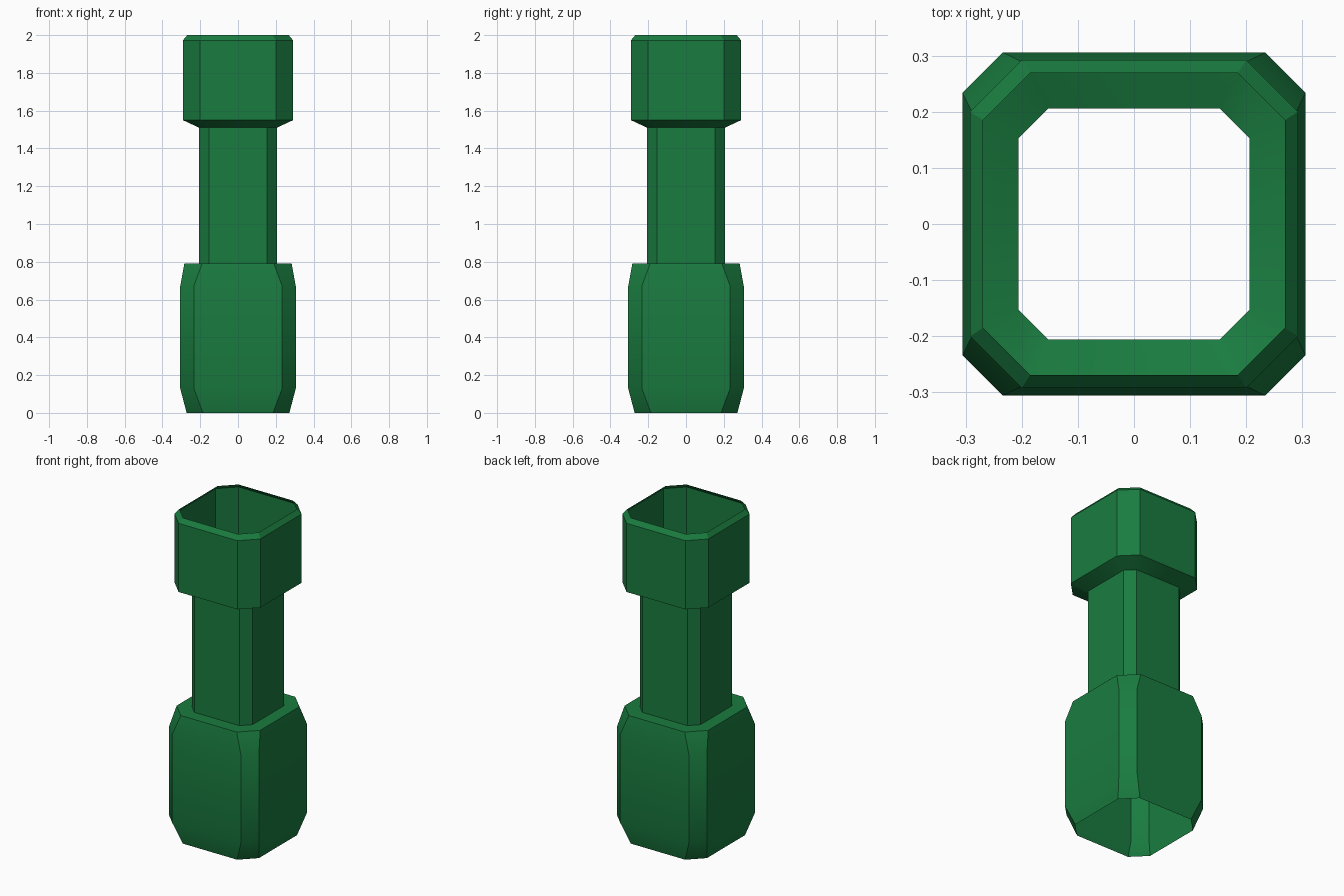
import bpy, math

if "Cube" in bpy.data.objects:
    bpy.data.objects.remove(bpy.data.objects["Cube"])

green = bpy.data.materials.new("green")
green.diffuse_color = (0.01, 0.20, 0.05, 1)
green.use_nodes = True
green.node_tree.nodes["Principled BSDF"].inputs["Base Color"].default_value = green.diffuse_color


def ring(half, flat, z):
    """Square with cut corners: half width, half length of the flat side, height."""
    pts = []
    for i in range(4):
        c, s = round(math.cos(i * math.pi / 2)), round(math.sin(i * math.pi / 2))
        for x, y in ((half, -flat), (half, flat)):
            pts.append((x * c - y * s, x * s + y * c, z))
    return pts


def shell(name, sections):
    """Open eight-sided sleeve through a stack of sections."""
    verts = [p for sec in sections for p in ring(*sec)]
    faces = [(r * 8 + i, r * 8 + (i + 1) % 8, r * 8 + 8 + (i + 1) % 8, r * 8 + 8 + i)
             for r in range(len(sections) - 1) for i in range(8)]
    mesh = bpy.data.meshes.new(name)
    mesh.from_pydata(verts, [], faces)
    mesh.materials.append(green)
    obj = bpy.data.objects.new(name, mesh)
    bpy.context.collection.objects.link(obj)
    bpy.ops.object.select_all(action='DESELECT')
    obj.select_set(True)
    bpy.context.view_layer.objects.active = obj
    bpy.ops.object.shade_smooth_by_angle(angle=math.radians(30))


# Wide lower body, open below, with a flat ledge running in to the neck
shell("lower_body", [(0.272, 0.185, 0), (0.306, 0.234, 0.13), (0.306, 0.234, 0.67),
                     (0.284, 0.19, 0.79), (0.206, 0.153, 0.79)])
# Narrow hollow neck
shell("neck", [(0.206, 0.153, 0.79), (0.206, 0.153, 1.51)])
# Open collar at the top
shell("collar", [(0.206, 0.153, 1.51), (0.292, 0.2, 1.55),
                 (0.292, 0.2, 1.972), (0.269, 0.185, 2.0)])
